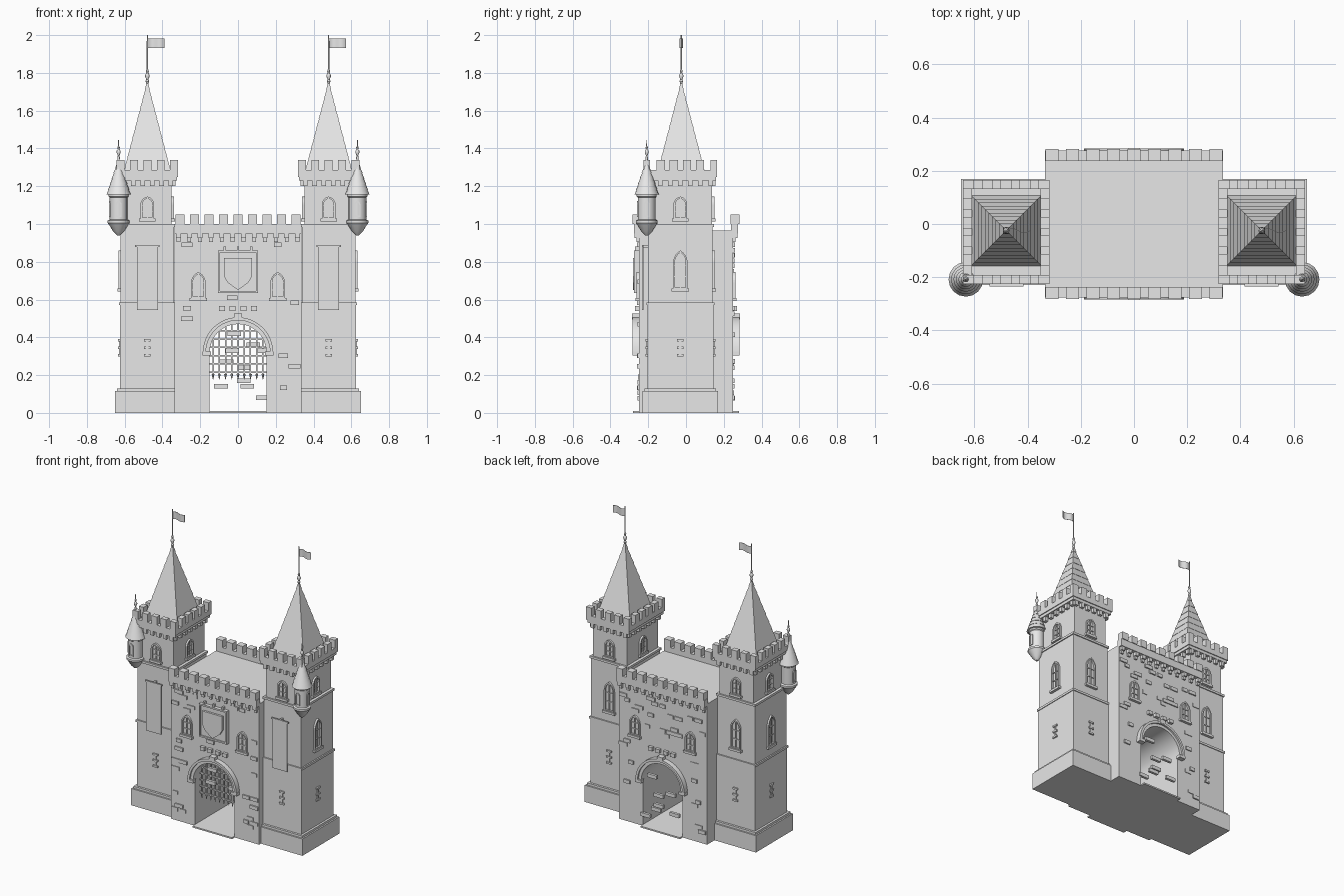
import bpy, bmesh, math, random
from mathutils import Vector, Matrix

if "Cube" in bpy.data.objects:
    bpy.data.objects.remove(bpy.data.objects["Cube"])

random.seed(4)
stone = bpy.data.materials.new("grey_stone")
stone.diffuse_color = (0.8, 0.8, 0.8, 1)
stone.use_nodes = True
stone.node_tree.nodes["Principled BSDF"].inputs["Base Color"].default_value = stone.diffuse_color
TX, TY = 0.48, -0.03          # tower centre


def finish(bm, name, smooth=False):
    bmesh.ops.recalc_face_normals(bm, faces=bm.faces)
    me = bpy.data.meshes.new(name)
    bm.to_mesh(me)
    bm.free()
    me.materials.append(stone)
    ob = bpy.data.objects.new(name, me)
    bpy.context.collection.objects.link(ob)
    if smooth:
        bpy.context.view_layer.objects.active = ob
        ob.select_set(True)
        bpy.ops.object.shade_smooth_by_angle(angle=math.radians(35))
        ob.select_set(False)
    return ob


def box(bm, x0, x1, y0, y1, z0, z1, m=Matrix()):
    c = Vector(((x0 + x1) / 2, (y0 + y1) / 2, (z0 + z1) / 2))
    s = Matrix.Diagonal((abs(x1 - x0), abs(y1 - y0), abs(z1 - z0), 1))
    bmesh.ops.create_cube(bm, size=1, matrix=m @ Matrix.Translation(c) @ s)


def block(bm, cx, cy, hx, hy, z0, z1):
    box(bm, cx - hx, cx + hx, cy - hy, cy + hy, z0, z1)


def wall(px, py, nx, ny):
    """Local axes on a wall: x right, y up, z outward."""
    n = Vector((nx, ny, 0))
    u = Vector((0, 0, 1)).cross(n)
    m = Matrix((u, (0, 0, 1), n)).transposed().to_4x4()
    m.translation = (px, py, 0)
    return m


def prism(bm, pts, d0, d1, m):
    a = [bm.verts.new(m @ Vector((u, v, d0))) for u, v in pts]
    b = [bm.verts.new(m @ Vector((u, v, d1))) for u, v in pts]
    bm.faces.new(a)
    bm.faces.new(b)
    for i in range(len(pts)):
        j = (i + 1) % len(pts)
        bm.faces.new((a[i], a[j], b[j], b[i]))


def ring(bm, inner, outer, d0, d1, m, closed=True):
    loops = [[bm.verts.new(m @ Vector((u, v, d))) for u, v in p]
             for p, d in ((inner, d0), (inner, d1), (outer, d1), (outer, d0))]
    n = len(inner)
    for i in range(n if closed else n - 1):
        j = (i + 1) % n
        for k in range(4):
            a, b = loops[k], loops[(k + 1) % 4]
            bm.faces.new((a[i], a[j], b[j], b[i]))
    if not closed:
        bm.faces.new([l[0] for l in loops])
        bm.faces.new([l[-1] for l in loops])


def lancet(cx, w, z0, z1, k=1.5):
    """Pointed arch outline; k is arc radius over half width."""
    r, top = k * w, math.acos((k - 1) / k)
    s = z1 - r * math.sin(top)
    arc = [(w - r + r * math.cos(top * i / 6), s + r * math.sin(top * i / 6)) for i in range(7)]
    pts = [(-w, z0), (w, z0)] + arc + [(-x, z) for x, z in reversed(arc[:-1])]
    return [(cx + x, z) for x, z in pts]


def window(bm, m, cx, w, z0, z1, k=1.5):
    ring(bm, lancet(cx, w - 0.01, z0 + 0.01, z1 - 0.011, k), lancet(cx, w, z0, z1, k), 0, 0.012, m)
    box(bm, cx - w - 0.008, cx + w + 0.008, z0 - 0.012, z0 + 0.004, 0, 0.018, m)
    box(bm, cx - 0.003, cx + 0.003, z0, z1 - 0.01, 0, 0.007, m)
    for t in (0.33, 0.62):
        z = z0 + (z1 - z0) * t
        box(bm, cx - w + 0.006, cx + w - 0.006, z - 0.002, z + 0.002, 0, 0.006, m)


def lathe(name, profile, x, y, n=16, turn=0, smooth=True):
    bm = bmesh.new()
    rows = [[bm.verts.new((x + r * math.cos(turn + math.tau * i / n),
                           y + r * math.sin(turn + math.tau * i / n), z)) for i in range(n)]
            for r, z in profile]
    for a, b in zip(rows, rows[1:]):
        for i in range(n):
            j = (i + 1) % n
            bm.faces.new((a[i], a[j], b[j], b[i]))
    bm.faces.new(rows[0])
    bm.faces.new(rows[-1])
    return finish(bm, name, smooth)


def tiered(r, z0, z1, n, lip):
    """Cone profile with overlapping shingle courses."""
    pts = []
    for i in range(n):
        a, b = r * (1 - i / n), r * (1 - (i + 1) / n)
        pts += [(a, z0 + (z1 - z0) * i / n), (max(b - lip, 0.002), z0 + (z1 - z0) * (i + 1) / n)]
    return pts


def spread(a, b, n):
    return [a + (b - a) * i / (n - 1) for i in range(n)]


# gatehouse body with an arched passage
arch = [(0.15 * math.cos(math.pi * i / 24), 0.32 + 0.15 * math.sin(math.pi * i / 24)) for i in range(25)]
bm = bmesh.new()
prism(bm, [(0.15, 0), (0.335, 0), (0.335, 0.965), (-0.335, 0.965), (-0.335, 0), (-0.15, 0)] + arch[::-1],
      -0.25, 0.25, wall(0, 0, 0, -1))
finish(bm, "gatehouse_body", True)
bm = bmesh.new()
box(bm, -0.15, 0.15, -0.28, 0.28, 0, 0.01)
finish(bm, "passage_floor")

# details shared by both gatehouse faces
for side, ny in (("front", -1), ("back", 1)):
    m = wall(0, 0.25 * ny, 0, ny)
    bm = bmesh.new()
    box(bm, -0.335, 0.335, 0.95, 1.0, -0.012, 0.026, m)
    for x in spread(-0.308, 0.308, 9):
        box(bm, x - 0.024, x + 0.024, 1.0, 1.05, -0.014, 0.032, m)
    for x in spread(-0.315, 0.315, 12):
        box(bm, x - 0.013, x + 0.013, 0.925, 0.95, 0, 0.022, m)
        box(bm, x - 0.01, x + 0.01, 0.905, 0.925, 0, 0.012, m)
    finish(bm, side + "_parapet")

    bm = bmesh.new()
    for r0, r1, d in ((0.15, 0.17, 0.022), (0.17, 0.186, 0.034)):
        a, b = [[(x * r / 0.15, 0.32 + (z - 0.32) * r / 0.15) for x, z in arch] for r in (r0, r1)]
        ring(bm, a, b, -0.01, d, m, False)
    for s in (-1, 1):
        box(bm, s * 0.142, s * 0.188, 0.305, 0.325, 0, 0.034, m)
    box(bm, -0.02, 0.02, 0.495, 0.525, 0, 0.036, m)
    for x in (-0.085, -0.03, 0.03, 0.085):
        box(bm, x - 0.016, x + 0.016, 0.54, 0.565, 0, 0.02, m)
    finish(bm, side + "_gate_arch", True)

    bm = bmesh.new()
    for s in (-1, 1):
        window(bm, m, s * 0.21, 0.038, 0.605, 0.745)
    finish(bm, side + "_gatehouse_windows")

    # raised stones scattered in courses
    bm = bmesh.new()
    for row in range(2, 32):
        z = 0.01 + row * 0.028
        for col in range(11):
            x = -0.3 + col * 0.06 + (row % 2) * 0.03
            w = random.uniform(0.018, 0.032)
            gate = abs(x) < 0.225 and z < 0.58
            win = abs(abs(x) - 0.21) < 0.08 and 0.57 < z < 0.75
            plaque = ny < 0 and abs(x) < 0.14 and z > 0.6
            if random.random() < 0.24 and abs(x) + w < 0.335 and not (gate or win or plaque):
                box(bm, x - w, x + w, z, z + 0.024, 0, random.uniform(0.004, 0.01), m)
    # loose stones across the gateway
    for i, (x, z) in enumerate([(-0.02, 0.42), (-0.03, 0.33), (0.14, 0.33), (-0.06, 0.27), (0.03, 0.24),
                                (0.08, 0.36), (0.03, 0.17), (-0.09, 0.14), (0.05, 0.14), (0.13, 0.08)]):
        if (i < 3) == (ny < 0):
            box(bm, x * -ny - 0.036, x * -ny + 0.036, z - 0.012, z + 0.012, -0.01, 0.008, m)
    finish(bm, side + "_raised_stones")

# portcullis clipped to the arch
bm = bmesh.new()
for x in spread(-0.132, 0.132, 9):
    top = 0.32 + math.sqrt(0.15 ** 2 - x * x)
    box(bm, x - 0.004, x + 0.004, -0.204, -0.196, 0.205, top)
    bmesh.ops.create_cone(bm, cap_ends=True, segments=4, radius1=0.001, radius2=0.008, depth=0.03,
                          matrix=Matrix.Translation((x, -0.2, 0.192)))
for z in spread(0.215, 0.435, 6):
    w = math.sqrt(0.15 ** 2 - max(z - 0.32, 0) ** 2)
    box(bm, -w, w, -0.205, -0.195, z - 0.004, z + 0.004)
finish(bm, "portcullis")

# plaque with shield
m = wall(0, -0.25, 0, -1)
bm = bmesh.new()
box(bm, -0.105, 0.105, 0.635, 0.86, 0, 0.016, m)
sq = lambda w, a, b: [(-w, a), (w, a), (w, b), (-w, b)]
ring(bm, sq(0.095, 0.645, 0.85), sq(0.106, 0.634, 0.861), 0, 0.024, m)
for x in (-0.07, 0, 0.07):
    box(bm, x - 0.006, x + 0.006, 0.855, 0.88, 0, 0.02, m)
finish(bm, "wall_plaque")
bm = bmesh.new()
prism(bm, [(-0.075, 0.82), (-0.075, 0.725), (-0.055, 0.69), (0, 0.65), (0.055, 0.69), (0.075, 0.725), (0.075, 0.82)],
      0.01, 0.03, m)
finish(bm, "shield")

# towers
for side, s in (("left", -1), ("right", 1)):
    cx = s * TX
    bm = bmesh.new()
    block(bm, cx, TY, 0.17, 0.2, 0, 0.115)
    block(bm, cx, TY, 0.16, 0.19, 0.115, 0.13)
    block(bm, cx, TY, 0.145, 0.175, 0.13, 0.575)
    block(bm, cx, TY, 0.15, 0.18, 0.57, 0.585)
    block(bm, cx, TY, 0.141, 0.171, 0.585, 0.985)
    block(bm, cx, TY, 0.148, 0.178, 0.985, 1.0)
    block(bm, cx, TY, 0.128, 0.168, 1.0, 1.25)
    finish(bm, side + "_tower_body")

    # battlements and corbels
    bm = bmesh.new()
    hx, hy, t = 0.163, 0.195, 0.034
    block(bm, cx, TY, hx - 0.006, hy - 0.006, 1.23, 1.25)
    for e in (-1, 1):
        box(bm, cx - hx, cx + hx, TY + e * hy, TY + e * (hy - t), 1.25, 1.285)
        box(bm, cx + e * hx, cx + e * (hx - t), TY - hy + t, TY + hy - t, 1.25, 1.285)
        for x in spread(-hx + 0.021, hx - 0.021, 5):
            box(bm, cx + x - 0.021, cx + x + 0.021, TY + e * hy, TY + e * (hy - t), 1.285, 1.34)
        for y in spread(-hy + 0.021, hy - 0.021, 6)[1:-1]:
            box(bm, cx + e * hx, cx + e * (hx - t), TY + y - 0.022, TY + y + 0.022, 1.285, 1.34)
        for x in spread(-0.125, 0.125, 6):
            box(bm, cx + x - 0.012, cx + x + 0.012, TY + e * 0.165, TY + e * 0.187, 1.2, 1.23)
        for y in spread(-0.16, 0.16, 7):
            box(bm, cx + e * 0.125, cx + e * 0.15, TY + y - 0.012, TY + y + 0.012, 1.2, 1.23)
    finish(bm, side + "_tower_battlements")

    # windows and arrow slits on front, back and outer faces
    bm = bmesh.new()
    for nx, ny in ((0, -1), (0, 1), (s, 0), (-s, 0)):
        face = lambda ax, ay: wall(cx + nx * ax, TY + ny * ay, nx, ny)
        window(bm, face(0.128, 0.168), 0, 0.036, 1.025, 1.145, 1.15)
        if nx == -s:
            continue
        if ny >= 0:
            window(bm, face(0.141, 0.171), 0, 0.038, 0.655, 0.86, 2)
        m = face(0.145, 0.175)
        box(bm, -0.006, 0.006, 0.31, 0.38, 0, 0.006, m)
        for z in (0.305, 0.345, 0.385):
            box(bm, -0.018, 0.018, z - 0.006, z + 0.006, 0, 0.01, m)
    finish(bm, side + "_tower_windows")

    # hanging banner
    bm = bmesh.new()
    box(bm, cx - 0.056, cx + 0.056, -0.232, -0.226, 0.545, 0.88)
    box(bm, cx - 0.064, cx + 0.064, -0.234, -0.224, 0.878, 0.888)
    box(bm, cx - 0.006, cx + 0.006, -0.23, -0.2, 0.876, 0.89)
    finish(bm, side + "_banner")

    # spire, finial and pole
    q = math.sqrt(2)
    lathe(side + "_spire", tiered(0.133 * q, 1.25, 1.76, 10, 0.003), cx, -0.025, 4, math.pi / 4, False)
    lathe(side + "_flagpole", [(0.004, 1.74), (0.01, 1.755), (0.006, 1.765), (0.012, 1.782), (0.011, 1.79),
                               (0.005, 1.8), (0.008, 1.81), (0.0035, 1.82), (0.003, 2.0)], cx, -0.025, 10)
    bm = bmesh.new()
    wave = [(u, 0.008 * math.sin(u * 70)) for u in spread(0, 0.092, 10)]
    pts = [(cx + u, -0.025 + v - 0.001) for u, v in wave] + [(cx + u, -0.025 + v + 0.001) for u, v in wave[::-1]]
    prism(bm, pts, 1.933, 1.983, Matrix())
    finish(bm, side + "_flag", True)

    # corner turret
    tx, ty = s * 0.632, -0.208
    lathe(side + "_turret", [(0.008, 0.94), (0.03, 0.962), (0.05, 0.995), (0.058, 1.005), (0.058, 1.018), (0.047, 1.023),
                             (0.047, 1.14), (0.053, 1.145), (0.053, 1.16)], tx, ty)
    lathe(side + "_turret_roof", tiered(0.065, 1.155, 1.355, 7, 0.003), tx, ty)
    lathe(side + "_turret_finial", [(0.004, 1.33), (0.007, 1.35), (0.004, 1.362), (0.011, 1.378), (0.01, 1.388),
                                    (0.004, 1.396), (0.007, 1.405), (0.003, 1.412), (0.002, 1.445)], tx, ty, 10)
    bm = bmesh.new()
    for nx, ny in ((0, -1), (s, 0)):
        m = wall(tx + nx * 0.046, ty + ny * 0.046, nx, ny)
        ring(bm, lancet(0, 0.01, 1.045, 1.115), lancet(0, 0.016, 1.037, 1.123), -0.005, 0.005, m)
    finish(bm, side + "_turret_windows")
